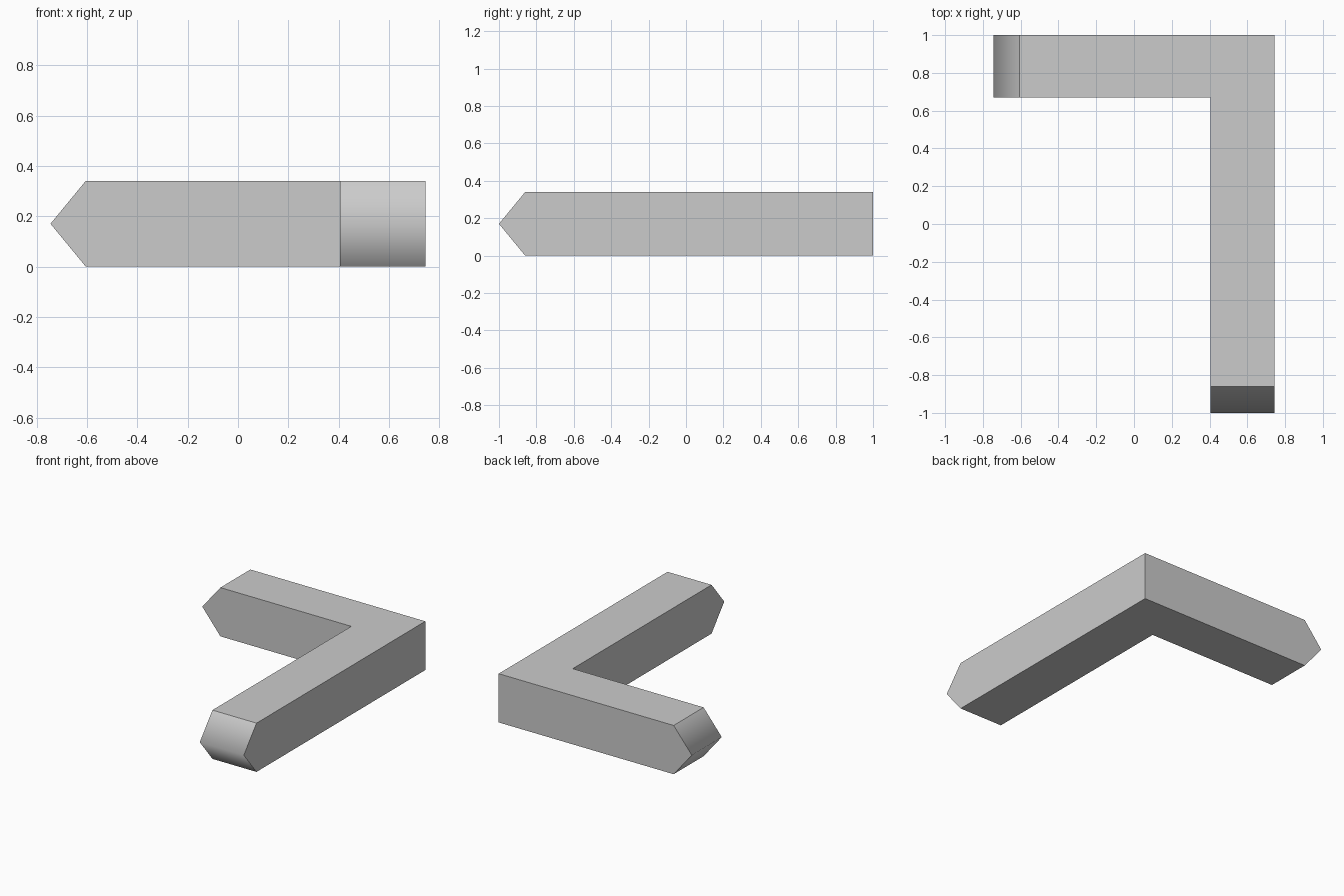
import bpy
import bmesh

cube = bpy.data.objects.get("Cube")
if cube:
    bpy.data.objects.remove(cube, do_unlink=True)

# Material
grey = bpy.data.materials.new("light grey")
grey.use_nodes = True
colour = (0.6, 0.6, 0.6, 1)
grey.diffuse_color = colour
grey.node_tree.nodes["Principled BSDF"].inputs["Base Color"].default_value = colour

X, Y = 0.745, 1.0             # half extents
WIDTH, HEIGHT, TIP = 0.34, 0.34, 0.14
inner_x, inner_y = X - WIDTH, Y - WIDTH + 0.01

# Angled bar: flat outline extruded upwards, ends left square for the tips
bm = bmesh.new()
outline = [(X, 1 * -Y + TIP), (X, Y), (-X + TIP, Y),
           (-X + TIP, inner_y), (inner_x, inner_y), (inner_x, -Y + TIP)]
base = bm.faces.new([bm.verts.new((x, y, 0)) for x, y in outline])
top = bmesh.ops.extrude_face_region(bm, geom=[base])["geom"]
bmesh.ops.translate(bm, vec=(0, 0, HEIGHT),
                    verts=[v for v in top if isinstance(v, bmesh.types.BMVert)])
bmesh.ops.recalc_face_normals(bm, faces=bm.faces)


# Wedge tips: split each square end at mid height and pull the ridge outwards
def on_end(vert, axis, value):
    return abs(vert.co[axis] - value) < 1e-4


for axis, end in ((0, -X), (1, -Y)):
    uprights = [e for e in bm.edges
                if all(on_end(v, axis, end + TIP) for v in e.verts)
                and abs(e.verts[0].co.z - e.verts[1].co.z) > HEIGHT / 2]
    bmesh.ops.subdivide_edges(bm, edges=uprights, cuts=1)
    for v in bm.verts:
        if on_end(v, axis, end + TIP) and abs(v.co.z - HEIGHT / 2) < 1e-4:
            v.co[axis] = end

# Smooth shading only across the ridge of each tip
for face in bm.faces:
    face.smooth = True
for edge in bm.edges:
    edge.smooth = all(on_end(v, 0, -X) for v in edge.verts) or \
        all(on_end(v, 1, -Y) for v in edge.verts)

mesh = bpy.data.meshes.new("angled_bar")
bm.to_mesh(mesh)
bm.free()
mesh.materials.append(grey)
bar = bpy.data.objects.new("angled_bar", mesh)
bpy.context.collection.objects.link(bar)
